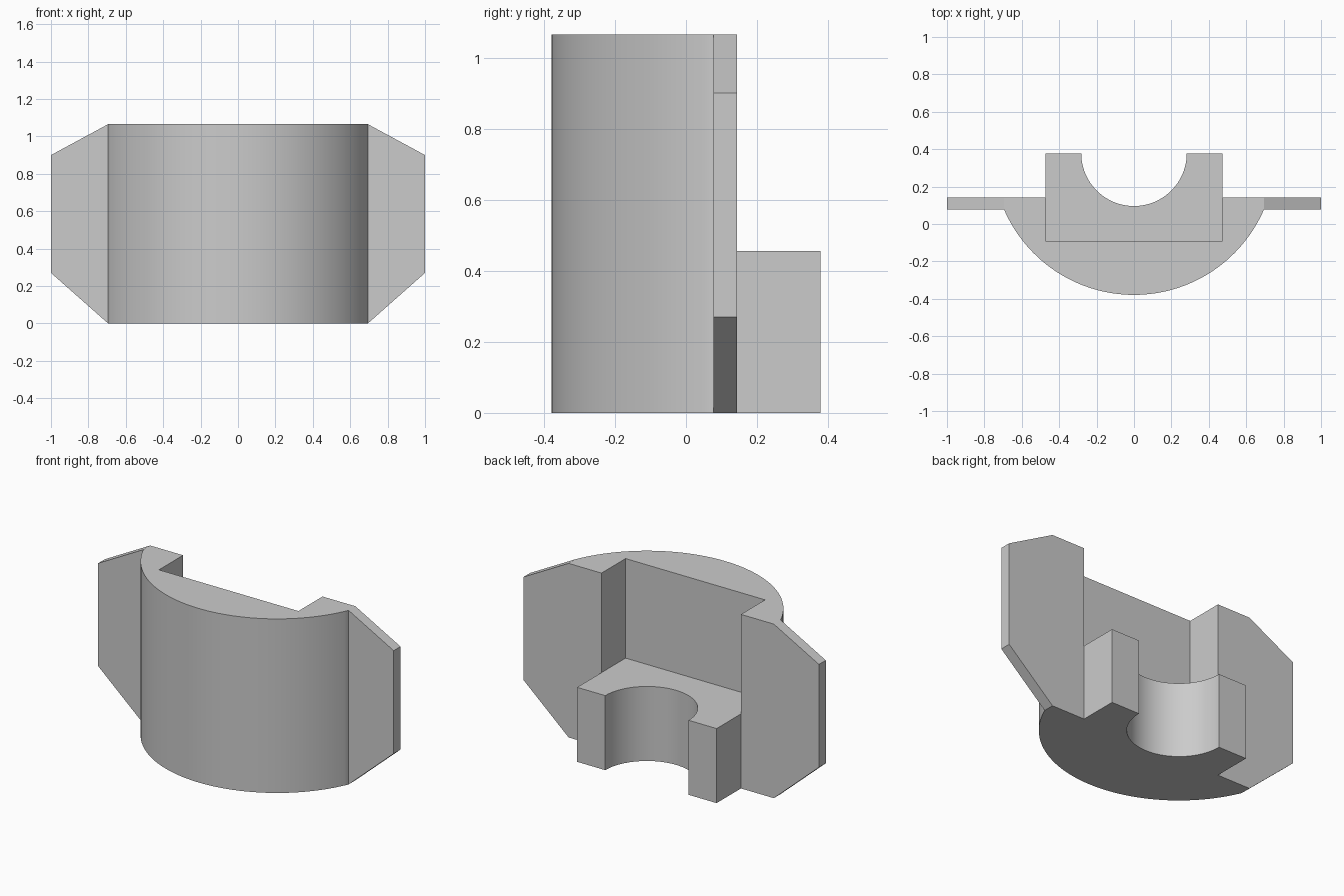
import bpy
import bmesh
from math import sin, cos, pi, asin, radians
from mathutils import Vector

if "Cube" in bpy.data.objects:
    bpy.data.objects.remove(bpy.data.objects["Cube"])

HEIGHT, SHELF = 1.065, 0.456
AXIS_Y, OUTER_R, HOLE_R = 0.378, 0.757, 0.282
BLOCK_X, POCKET_Y = 0.472, -0.09
WING_FRONT, WING_BACK = 0.077, 0.143

grey = bpy.data.materials.new("light grey")
grey.use_nodes = True
colour = (0.6, 0.6, 0.6, 1)
grey.diffuse_color = colour
grey.node_tree.nodes["Principled BSDF"].inputs["Base Color"].default_value = colour


def prism(name, points, sweep):
    """Extrude a closed outline along a vector into a solid part."""
    bm = bmesh.new()
    face = bm.faces.new([bm.verts.new(p) for p in points])
    made = bmesh.ops.extrude_face_region(bm, geom=[face], use_keep_orig=True)
    verts = [v for v in made["geom"] if isinstance(v, bmesh.types.BMVert)]
    bmesh.ops.translate(bm, verts=verts, vec=Vector(sweep))
    bmesh.ops.recalc_face_normals(bm, faces=bm.faces)
    mesh = bpy.data.meshes.new(name)
    bm.to_mesh(mesh)
    bm.free()
    mesh.materials.append(grey)
    obj = bpy.data.objects.new(name, mesh)
    bpy.context.collection.objects.link(obj)
    bpy.ops.object.select_all(action="DESELECT")
    obj.select_set(True)
    bpy.context.view_layer.objects.active = obj
    bpy.ops.object.shade_smooth_by_angle(angle=radians(30))
    return obj


def arc(radius, start, end, steps):
    """Points on an arc about the shared vertical axis."""
    angles = [start + (end - start) * i / steps for i in range(steps + 1)]
    return [(radius * cos(a), AXIS_Y + radius * sin(a), 0) for a in angles]


# Curved outer shell with the rectangular pocket open at the back
dip = asin((AXIS_Y - WING_FRONT) / OUTER_R)
outer = arc(OUTER_R, pi + dip, 2 * pi - dip, 64)
edge = outer[-1][0]
pocket = [(edge, WING_BACK, 0), (BLOCK_X, WING_BACK, 0), (BLOCK_X, POCKET_Y, 0)]
mirrored = [(-x, y, z) for x, y, z in reversed(pocket)]
prism("curved_shell", outer + pocket + mirrored, (0, 0, HEIGHT))

# Low block with the half-round notch
notch = arc(HOLE_R, 2 * pi, pi, 48)
corners = [(-BLOCK_X, AXIS_Y, 0), (-BLOCK_X, POCKET_Y, 0),
           (BLOCK_X, POCKET_Y, 0), (BLOCK_X, AXIS_Y, 0)]
prism("notched_block", notch + corners, (0, 0, SHELF))

# Side wings with sloping top and bottom edges
for side, name in ((1, "left_wing"), (-1, "right_wing")):
    outline = [(edge, 0), (1, 0.27), (1, 0.9), (edge, HEIGHT)]
    prism(name, [(side * x, WING_FRONT, z) for x, z in outline],
          (0, WING_BACK - WING_FRONT, 0))
